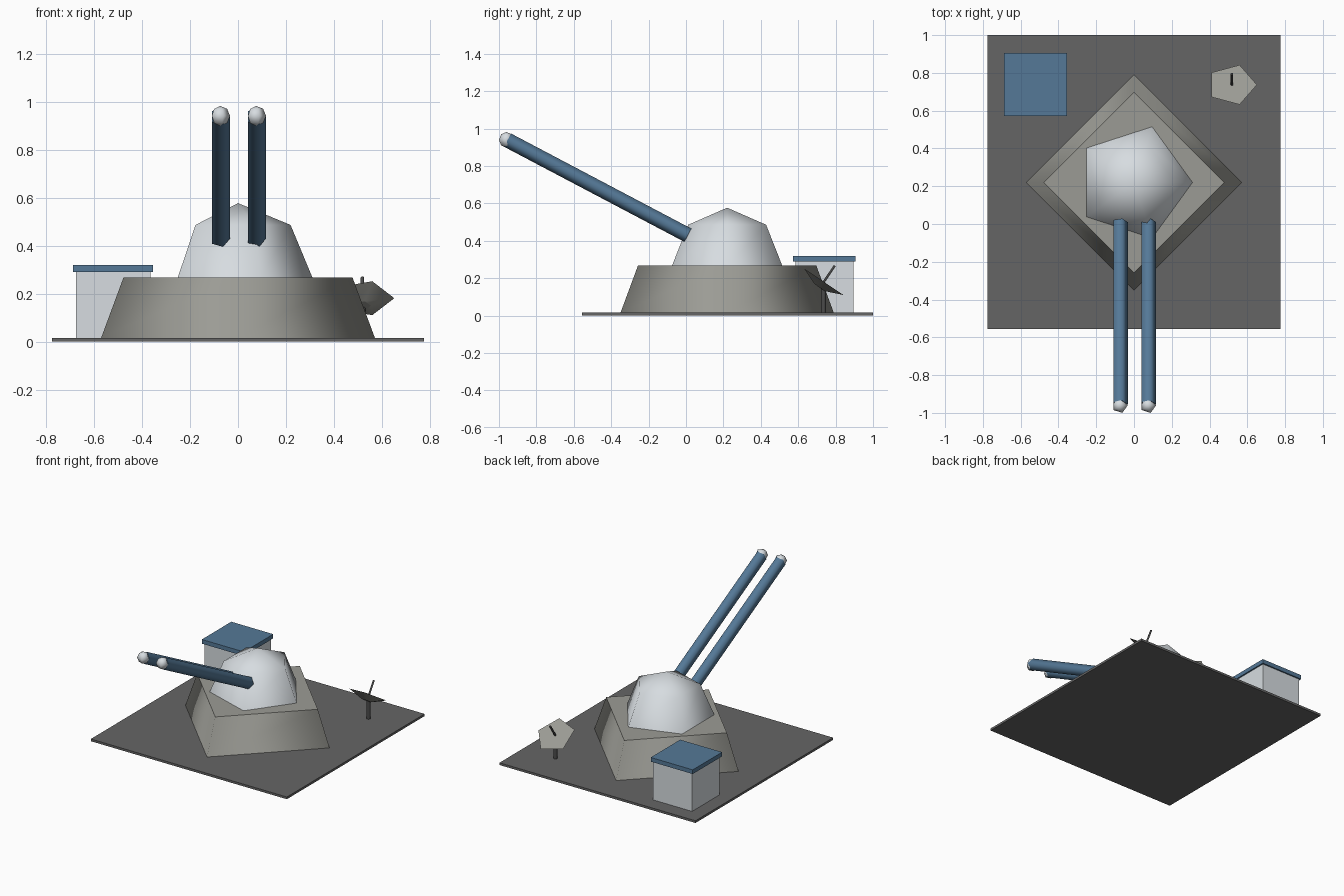
import bpy
import bmesh
from math import cos, sin, pi, radians
from mathutils import Matrix

cube = bpy.data.objects.get("Cube")
if cube:
    bpy.data.objects.remove(cube, do_unlink=True)


def material(name, rgb):
    m = bpy.data.materials.new(name)
    m.use_nodes = True
    m.diffuse_color = (*rgb, 1)
    m.node_tree.nodes["Principled BSDF"].inputs["Base Color"].default_value = (*rgb, 1)
    return m


DARK = material("dark grey", (0.13, 0.13, 0.13))
STONE = material("warm grey", (0.33, 0.33, 0.30))
PALE = material("pale grey", (0.68, 0.72, 0.75))
BLUE = material("steel blue", (0.09, 0.19, 0.31))
POST = material("charcoal", (0.07, 0.07, 0.07))


def finish(name, bm, mat):
    bmesh.ops.recalc_face_normals(bm, faces=bm.faces)
    mesh = bpy.data.meshes.new(name)
    bm.to_mesh(mesh)
    bm.free()
    mesh.materials.append(mat)
    obj = bpy.data.objects.new(name, mesh)
    bpy.context.collection.objects.link(obj)
    return obj


def box(name, low, high, mat):
    bm = bmesh.new()
    bmesh.ops.create_cube(bm, size=1)
    for v in bm.verts:
        v.co = [(a + b) / 2 + c * (b - a) for a, b, c in zip(low, high, v.co)]
    return finish(name, bm, mat)


def turned(name, profile, sides, mat, place, tilt=0):
    """Turn (radius, height) points about z: smooth sides, flat caps, tilted about x."""
    bm = bmesh.new()
    rings = []
    for r, z in profile:
        count = sides if r else 1
        rings.append([bm.verts.new((r * cos(2 * pi * i / sides), r * sin(2 * pi * i / sides), z))
                      for i in range(count)])
    for a, b in zip(rings, rings[1:]):
        for i in range(sides):
            j = (i + 1) % sides
            corners = [a[i % len(a)], a[j % len(a)], b[j % len(b)], b[i % len(b)]]
            bm.faces.new(list(dict.fromkeys(corners))).smooth = True
    for ring in (rings[0], rings[-1]):
        if len(ring) > 1:
            bm.faces.new(ring).smooth = False
    obj = finish(name, bm, mat)
    obj.matrix_world = Matrix.Translation(place) @ Matrix.Rotation(radians(tilt), 4, "X")
    return obj


# Ground plate
box("ground_plate", (-0.775, -0.555, 0), (0.775, 1, 0.016), DARK)

# Turret base and dome
turned("turret_base", [(0.57, 0.016), (0.477, 0.267)], 4, STONE, (0, 0.22, 0))
turned("turret_dome", [(0.31, 0), (0.219, 0.219), (0, 0.31)], 5, PALE, (0, 0.22, 0.267))

# Twin barrels with muzzle balls
ball = [(0.042 * sin(pi * k / 4), -0.042 * cos(pi * k / 4)) for k in range(1, 4)]
for side, x in (("right", -0.075), ("left", 0.075)):
    turned(side + "_barrel", [(0.042, 0), (0.042, 1.09)], 5, BLUE, (x, 0.01, 0.43), 62.2)
    turned(side + "_muzzle", [(0, -0.042), *ball, (0, 0.042)], 5, PALE, (x, -0.96, 0.94))

# Hut with a flat roof
box("hut_walls", (-0.675, 0.585, 0.016), (-0.365, 0.895, 0.292), PALE)
box("hut_roof", (-0.687, 0.573, 0.29), (-0.355, 0.905, 0.32), BLUE)

# Dish on a post, with its feed rod
dish_place = (0.518, 0.737, 0.181)
turned("dish_post", [(0.014, 0.016), (0.014, 0.16)], 8, POST, (0.518, 0.735, 0))
turned("dish", [(0.035, -0.038), (0.133, 0)], 5, STONE, dish_place, -34)
turned("dish_rod", [(0.007, -0.01), (0.007, 0.104)], 6, POST, dish_place, -34)
